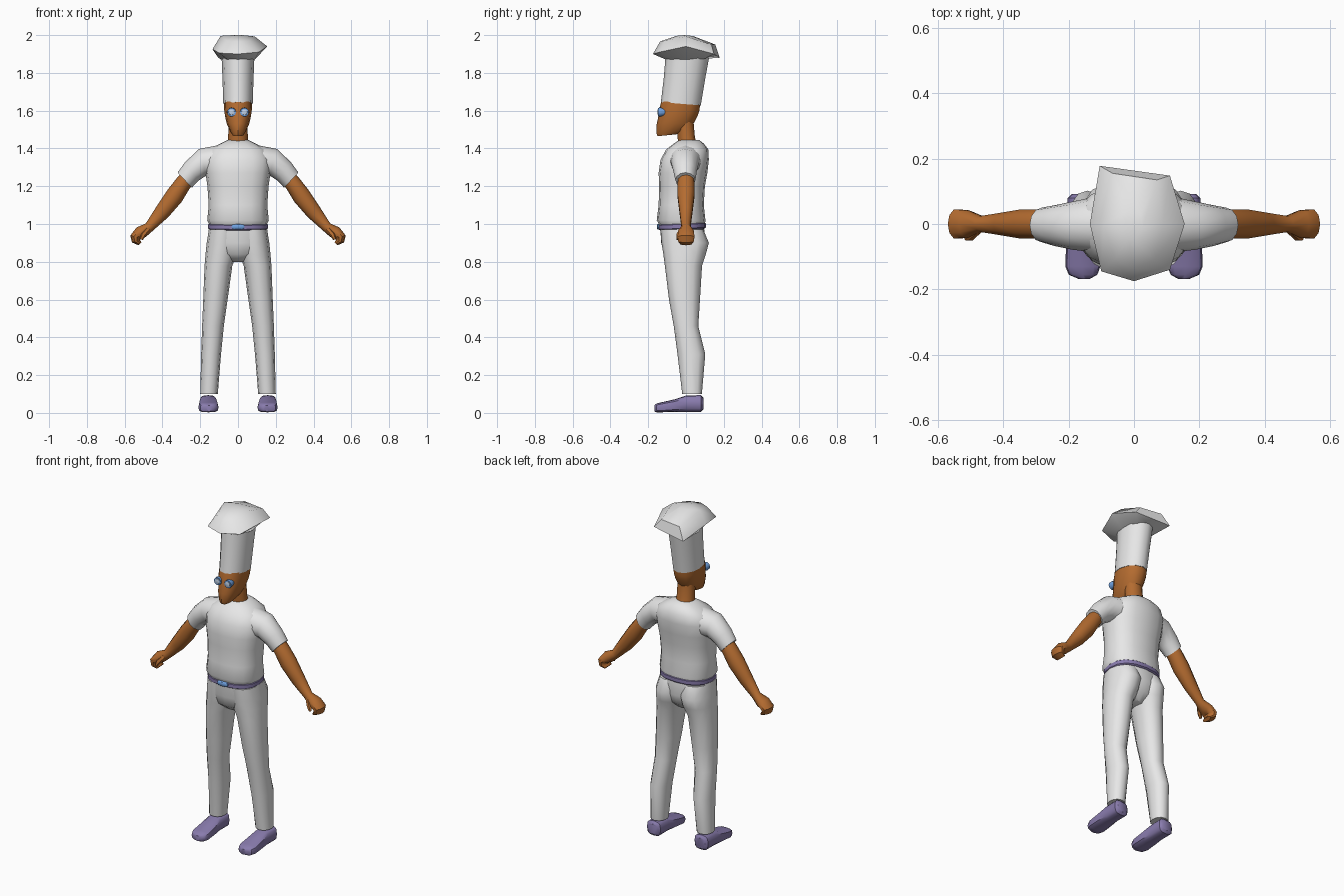
import bpy, bmesh, math
from mathutils import Vector


def material(name, rgb):
    m = bpy.data.materials.new(name)
    m.diffuse_color = (*rgb, 1)
    return m


WHITE = material("white_cloth", (0.8, 0.8, 0.8))
SKIN = material("brown_skin", (0.46, 0.15, 0.03))
PURPLE = material("purple_leather", (0.25, 0.2, 0.42))
BLUE = material("blue", (0.16, 0.36, 0.75))
PALE = material("pale_blue", (0.6, 0.72, 0.88))


def oval(c, u, v, n=12, p=2.0):
    """Ring of n points around c, spanned by half axes u and v."""
    c, u, v = Vector(c), Vector(u), Vector(v)
    pts = []
    for i in range(n):
        a = 2 * math.pi * i / n
        co, si = math.cos(a), math.sin(a)
        pts.append(c + u * math.copysign(abs(co) ** (2 / p), co)
                   + v * math.copysign(abs(si) ** (2 / p), si))
    return pts


def level(x0, x1, y0, y1, z0, z1=None, n=12, p=2.0):
    """Flat ring between x and y limits, at height z0 in front and z1 behind."""
    z1 = z0 if z1 is None else z1
    return oval(((x0 + x1) / 2, (y0 + y1) / 2, (z0 + z1) / 2), ((x1 - x0) / 2, 0, 0),
                (0, (y1 - y0) / 2, (z1 - z0) / 2), n, p)


def loft(name, rings, mat, side=1, angle=40):
    """Skin a list of equal rings and close both ends; side=-1 mirrors in x."""
    bm = bmesh.new()
    rows = [[bm.verts.new((p[0] * side, p[1], p[2])) for p in r] for r in rings]
    n = len(rows[0])
    for a, b in zip(rows, rows[1:]):
        for i in range(n):
            j = (i + 1) % n
            bm.faces.new((a[i], a[j], b[j], b[i]))
    bm.faces.new(rows[0])
    bm.faces.new(rows[-1])
    bmesh.ops.remove_doubles(bm, verts=bm.verts, dist=1e-5)
    bmesh.ops.recalc_face_normals(bm, faces=bm.faces)
    me = bpy.data.meshes.new(name)
    bm.to_mesh(me)
    bm.free()
    me.materials.append(mat)
    me.polygons.foreach_set("use_smooth", [True] * len(me.polygons))
    me.set_sharp_from_angle(angle=math.radians(angle))
    ob = bpy.data.objects.new(name, me)
    bpy.context.collection.objects.link(ob)
    return ob


def limb(rows, n=10):
    """Rings for arms: x, y, z, direction of the half axis in xz (degrees), half axes."""
    return [oval((x, y, z), (r * math.cos(math.radians(d)), 0, r * math.sin(math.radians(d))),
                 (0, ry, 0), n) for x, y, z, d, r, ry in rows]


# shirt body: half width, front, back, height
shirt = [(.152, -.142, .1, .995), (.163, -.155, .103, 1.02), (.155, -.145, .094, 1.1),
         (.162, -.142, .1, 1.2), (.172, -.145, .113, 1.27), (.178, -.135, .121, 1.34),
         (.15, -.105, .118, 1.395), (.095, -.065, .095, 1.425), (.055, -.035, .07, 1.445)]
loft("shirt", [level(-w, w, a, b, z, n=16, p=2.4) for w, a, b, z in shirt], WHITE)

# belt and buckle
loft("belt", [level(-w, w, a, b, z, z + .01, n=16, p=2.4) for w, a, b, z in
              [(.15, -.135, .097, .965), (.158, -.146, .105, .972),
               (.158, -.146, .105, .993), (.15, -.135, .097, 1.0)]], PURPLE)
loft("buckle", [oval((0, y, .985), (r, 0, 0), (0, 0, r * .42), 8, 3)
                for y, r in [(-.135, .036), (-.149, .036), (-.153, .028)]], BLUE)

# trousers: seat and legs
loft("trouser_seat", [level(-w, w, a, b, z, n=16, p=2.2) for w, a, b, z in
                      [(.153, -.137, .095, .985), (.165, -.131, .105, .9),
                       (.12, -.118, .085, .84), (.05, -.07, .04, .8)]], WHITE)
legs = [(.0, .154, -.135, .092, .97), (.0, .166, -.13, .121, .9), (.006, .172, -.12, .105, .84),
        (.03, .177, -.112, .085, .78), (.055, .184, -.09, .074, .6), (.075, .19, -.065, .065, .46),
        (.09, .195, -.045, .102, .31), (.107, .2, -.02, .084, .1)]
# shoe: y, inner and outer x, bottom, top
shoe = [(.092, .125, .19, .02, .08), (.08, .113, .203, .006, .094), (.0, .113, .203, .006, .092),
        (-.06, .106, .208, .006, .072), (-.13, .103, .21, .003, .056), (-.155, .112, .2, .003, .05),
        (-.168, .135, .17, .008, .04)]
# sleeve, arm and thumb
sleeve = [(.09, .0, 1.335, 90, .085, .09), (.187, -.005, 1.327, 74, .073, .074),
          (.245, -.005, 1.278, 52, .06, .062), (.282, -.003, 1.232, 47, .055, .053)]
arm = [(.25, 0, 1.262, 47, .042, .042), (.29, 0, 1.215, 42, .044, .046),
       (.335, 0, 1.15, 40, .049, .047), (.4, 0, 1.065, 42, .042, .036),
       (.468, 0, .985, 42, .027, .025), (.512, 0, .957, 45, .035, .044),
       (.543, 0, .932, 15, .028, .047), (.54, 0, .908, -15, .022, .043),
       (.518, 0, .895, -45, .011, .032)]
thumb = [(.475, -.015, .975, 45, .015, .015), (.5, -.038, .945, 30, .015, .014),
         (.512, -.044, .918, 20, .008, .008)]
for side, tag in ((1, "right"), (-1, "left")):
    loft("trouser_leg_" + tag, [level(*r, p=2.2) for r in legs], WHITE, side)
    loft("shoe_" + tag, [oval(((a + b) / 2, y, (c + d) / 2), ((b - a) / 2, 0, 0),
                              (0, 0, (d - c) / 2), 12, 3.2) for y, a, b, c, d in shoe], PURPLE, side)
    loft("sleeve_" + tag, limb(sleeve, 12), WHITE, side)
    loft("arm_" + tag, limb(arm), SKIN, side)
    loft("thumb_" + tag, limb(thumb, 6), SKIN, side)
    # bulging eye and its pale front disc
    loft("eye_" + tag, [oval((.034, y, 1.592), (r, 0, 0), (0, 0, r), 12) for y, r in
                        [(-.08, .006), (-.11, .018), (-.135, .024), (-.147, .023)]], BLUE, side)
    loft("eye_disc_" + tag, [oval((.034, y, 1.592), (r, 0, 0), (0, 0, r), 12) for y, r in
                             [(-.146, .016), (-.149, .015), (-.151, .008)]], PALE, side)

# neck and head
loft("neck", [level(-w, w, a, b, z) for w, a, b, z in
              [(.056, -.04, .06, 1.42), (.052, -.045, .047, 1.46), (.05, -.05, .04, 1.54)]], SKIN)
head = [(.028, -.15, -.05, 1.465, 1.475), (.042, -.157, .02, 1.48, 1.5),
        (.06, -.155, .042, 1.53, 1.535), (.069, -.146, .062, 1.57, 1.575),
        (.074, -.14, .072, 1.615, 1.605), (.075, -.13, .074, 1.65, 1.635)]
loft("head", [level(-w, w, a, b, c, d, p=2.2) for w, a, b, c, d in head], SKIN)

# tall hat: band and billowing crown
loft("hat_band", [level(-w, w, a, b, c, d) for w, a, b, c, d in
                  [(.078, -.133, .078, 1.645, 1.628), (.082, -.118, .1, 1.77, 1.76),
                   (.087, -.108, .122, 1.89, 1.88)]], WHITE)
under = [(-.06, .1, 1.875), (.06, .1, 1.875), (.088, 0, 1.87), (.055, -.08, 1.87),
         (0, -.105, 1.87), (-.055, -.08, 1.87), (-.088, 0, 1.87)]
rim = [(-.105, .178, 1.88), (.11, .148, 1.9), (.155, 0, 1.94), (.11, -.14, 1.91),
       (0, -.175, 1.9), (-.1, -.145, 1.905), (-.135, 0, 1.925)]
upper = [(-.065, .155, 1.95), (.07, .135, 1.95), (.088, 0, 1.993), (.06, -.11, 1.97),
         (0, -.137, 1.967), (-.06, -.11, 1.97), (-.092, 0, 1.996)]
inner = [(x * .3, y * .3 - .01, 2.0 - abs(y) * .03) for x, y, z in upper]
loft("hat_crown", [under, rim, upper, inner], WHITE, angle=50)
